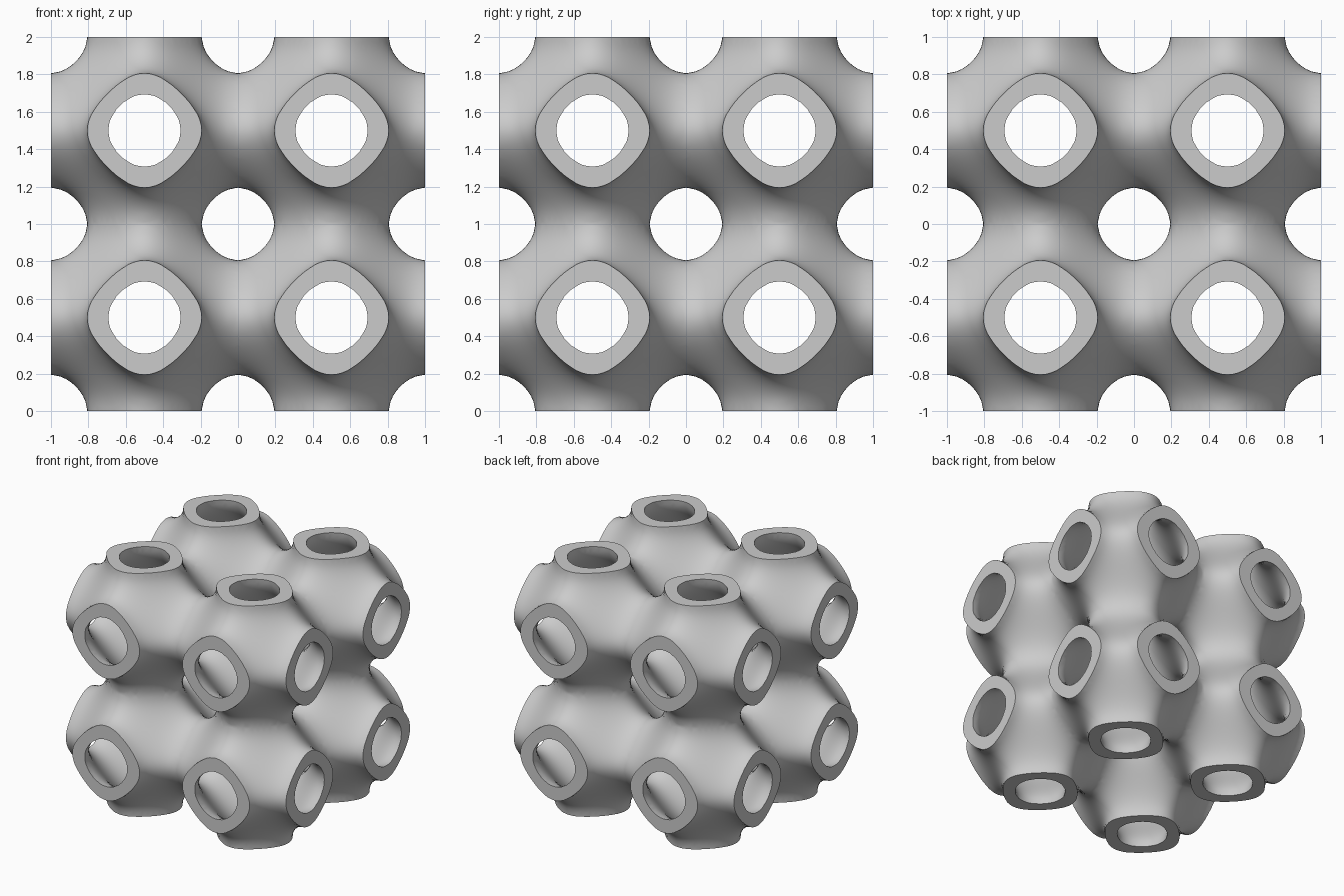
import bpy
import bmesh
from math import cos, pi, tan
from mathutils import Vector

if "Cube" in bpy.data.objects:
    bpy.data.objects.remove(bpy.data.objects["Cube"], do_unlink=True)

HALF = 0.5      # half the width of one lattice cell
LEVEL = 0.35    # wall lies between the levels -LEVEL and +LEVEL
CUTS = 27       # grid cuts on each side of the starting cube
AXES = [Vector((1, 0, 0)), Vector((0, 1, 0)), Vector((0, 0, 1))]


def wave(d):
    """Cosine inside the cell, continued downwards so the necks close outside it."""
    u = 2 * pi * abs(d)
    return cos(u) if u < pi else -1 - (u - pi) ** 2 / 2


def surface_point(direction, level):
    """Point along a ray from the cell centre where the wave sum equals level."""
    low, high = 0.0, 1.0
    for _ in range(32):
        mid = (low + high) / 2
        if sum(wave(c * mid) for c in direction) > level:
            low = mid
        else:
            high = mid
    return direction * low


def make_shell(name, level, inward):
    """A gridded cube pushed onto one level of the surface, with open necks."""
    bm = bmesh.new()
    bmesh.ops.create_cube(bm, size=2)
    bmesh.ops.subdivide_edges(bm, edges=bm.edges[:], cuts=CUTS, use_grid_fill=True)
    for v in bm.verts:
        ray = Vector([tan(c * pi / 4) for c in v.co])
        v.co = surface_point(ray, level)
    for axis in AXES:
        for normal in (axis, -axis):
            geom = bm.verts[:] + bm.edges[:] + bm.faces[:]
            bmesh.ops.bisect_plane(bm, geom=geom, dist=1e-6, plane_co=normal * HALF,
                                   plane_no=normal, clear_outer=True)
    if inward:
        bmesh.ops.reverse_faces(bm, faces=bm.faces[:])
    shell = bpy.data.meshes.new(name)
    bm.to_mesh(shell)
    bm.free()
    return shell


# One cell: outer and inner skins joined in one mesh
bm = bmesh.new()
for name, level, inward in (("outer_skin", -LEVEL, False), ("inner_skin", LEVEL, True)):
    shell = make_shell(name, level, inward)
    bm.from_mesh(shell)
    bpy.data.meshes.remove(shell)

# Flat rims close the wall on the three outward sides
for axis in AXES:
    rim = [e for e in bm.edges if e.is_boundary
           and all(abs(v.co.dot(axis) - HALF) < 1e-4 for v in e.verts)]
    filled = bmesh.ops.triangle_fill(bm, edges=rim, use_beauty=True, normal=axis)
    for f in filled["geom"]:
        if isinstance(f, bmesh.types.BMFace):
            f.normal_update()
            if f.normal.dot(axis) < 0:
                f.normal_flip()

bmesh.ops.translate(bm, verts=bm.verts[:], vec=(HALF, HALF, HALF))
mesh = bpy.data.meshes.new("lattice_block")
bm.to_mesh(mesh)
bm.free()

lattice = bpy.data.objects.new("lattice_block", mesh)
lattice.location.z = 2 * HALF
bpy.context.collection.objects.link(lattice)

# Light grey material
grey = bpy.data.materials.new("light_grey")
grey.use_nodes = True
colour = (0.6, 0.6, 0.6, 1)
grey.diffuse_color = colour
grey.node_tree.nodes["Principled BSDF"].inputs["Base Color"].default_value = colour
mesh.materials.append(grey)

# Smooth skins with crisp rims
bpy.ops.object.select_all(action='DESELECT')
lattice.select_set(True)
bpy.context.view_layer.objects.active = lattice
bpy.ops.object.shade_smooth_by_angle(angle=0.7)

# Mirror the cell into a two by two by two block
mirror = lattice.modifiers.new("eight_cells", 'MIRROR')
mirror.use_axis = (True, True, True)
mirror.use_clip = True
mirror.merge_threshold = 0.0005
